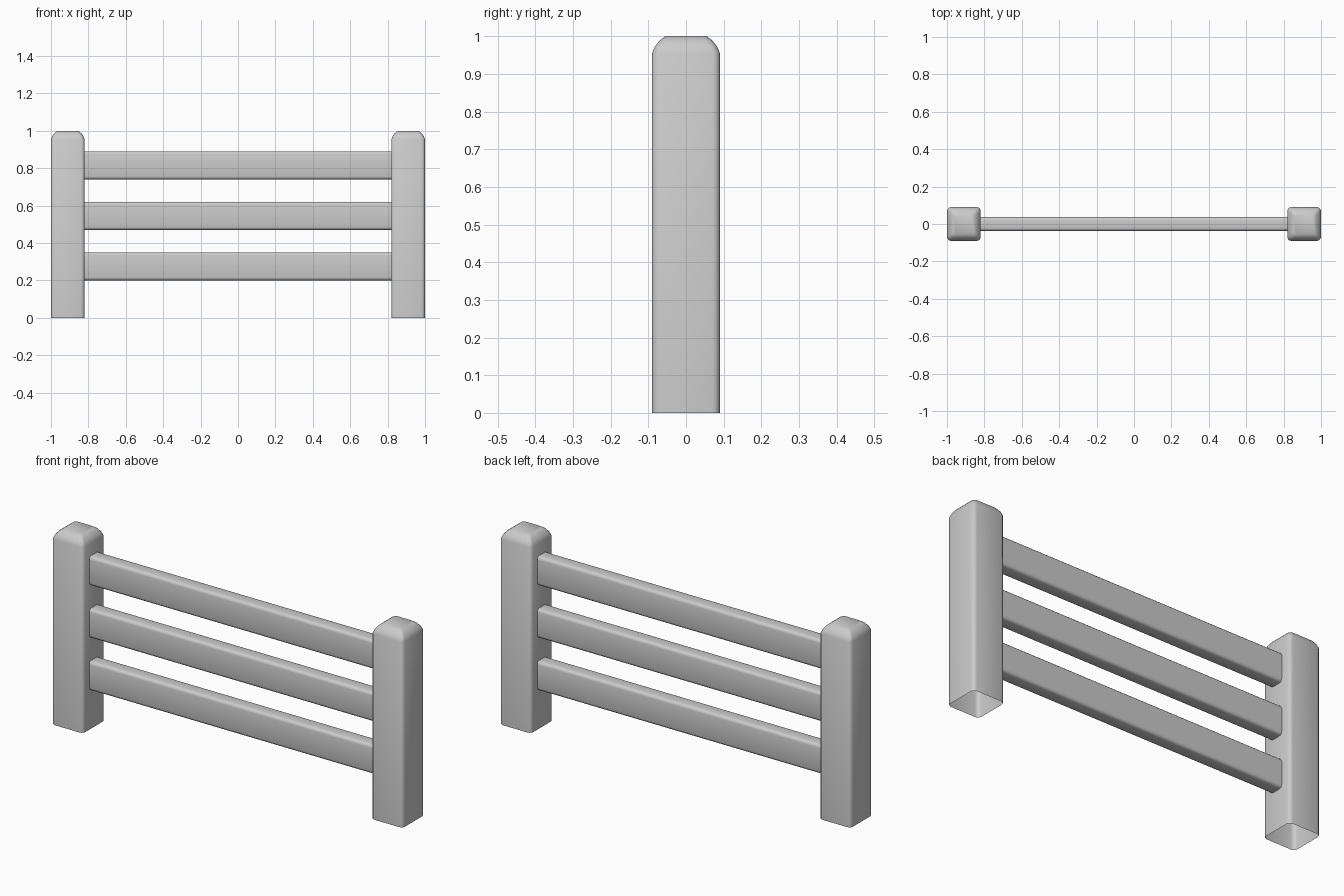
import bpy, bmesh, math
from mathutils import Vector

if "Cube" in bpy.data.objects:
    bpy.data.objects.remove(bpy.data.objects["Cube"])


def ring(hu, hv, r, segs=3):
    """Rounded rectangle outline, counter-clockwise."""
    pts = []
    for k, (su, sv) in enumerate([(1, 1), (-1, 1), (-1, -1), (1, -1)]):
        for s in range(segs + 1):
            a = math.radians(90 * (k + s / segs))
            pts.append((su * (hu - r) + r * math.cos(a),
                        sv * (hv - r) + r * math.sin(a)))
    return pts


def loft(name, levels, location, to_axis, cap_top=False):
    """Skin rounded rectangles (half u, half v, radius, height) into a shell."""
    bm = bmesh.new()
    rings = [[bm.verts.new(to_axis(u, v, w)) for u, v in ring(hu, hv, r)]
             for hu, hv, r, w in levels]
    n = len(rings[0])
    for a, b in zip(rings, rings[1:]):
        for i in range(n):
            j = (i + 1) % n
            bm.faces.new((a[i], a[j], b[j], b[i]))
    if cap_top:
        bm.faces.new(rings[-1])
    mesh = bpy.data.meshes.new(name)
    bm.to_mesh(mesh)
    bm.free()
    obj = bpy.data.objects.new(name, mesh)
    obj.location = location
    bpy.context.collection.objects.link(obj)
    bpy.ops.object.select_all(action='DESELECT')
    obj.select_set(True)
    bpy.context.view_layer.objects.active = obj
    bpy.ops.object.shade_smooth_by_angle(angle=math.radians(45))
    return obj


# Posts: hollow underneath, with a softly chamfered top
post_levels = [(0.09, 0.09, 0.02, 0.0), (0.09, 0.09, 0.02, 0.955),
               (0.083, 0.083, 0.02, 0.972), (0.071, 0.071, 0.018, 0.988),
               (0.055, 0.055, 0.015, 1.0)]
for side, x in (("left", -0.91), ("right", 0.91)):
    loft(f"{side}_post", post_levels, (x, 0, 0),
         lambda u, v, w: Vector((u, v, w)), cap_top=True)

# Rails: three rounded planks between the posts
rail_levels = [(0.0375, 0.075, 0.016, -0.82), (0.0375, 0.075, 0.016, 0.82)]
for name, z in (("lower", 0.275), ("middle", 0.545), ("upper", 0.815)):
    loft(f"{name}_rail", rail_levels, (0, 0, z),
         lambda u, v, w: Vector((w, u, v)))
